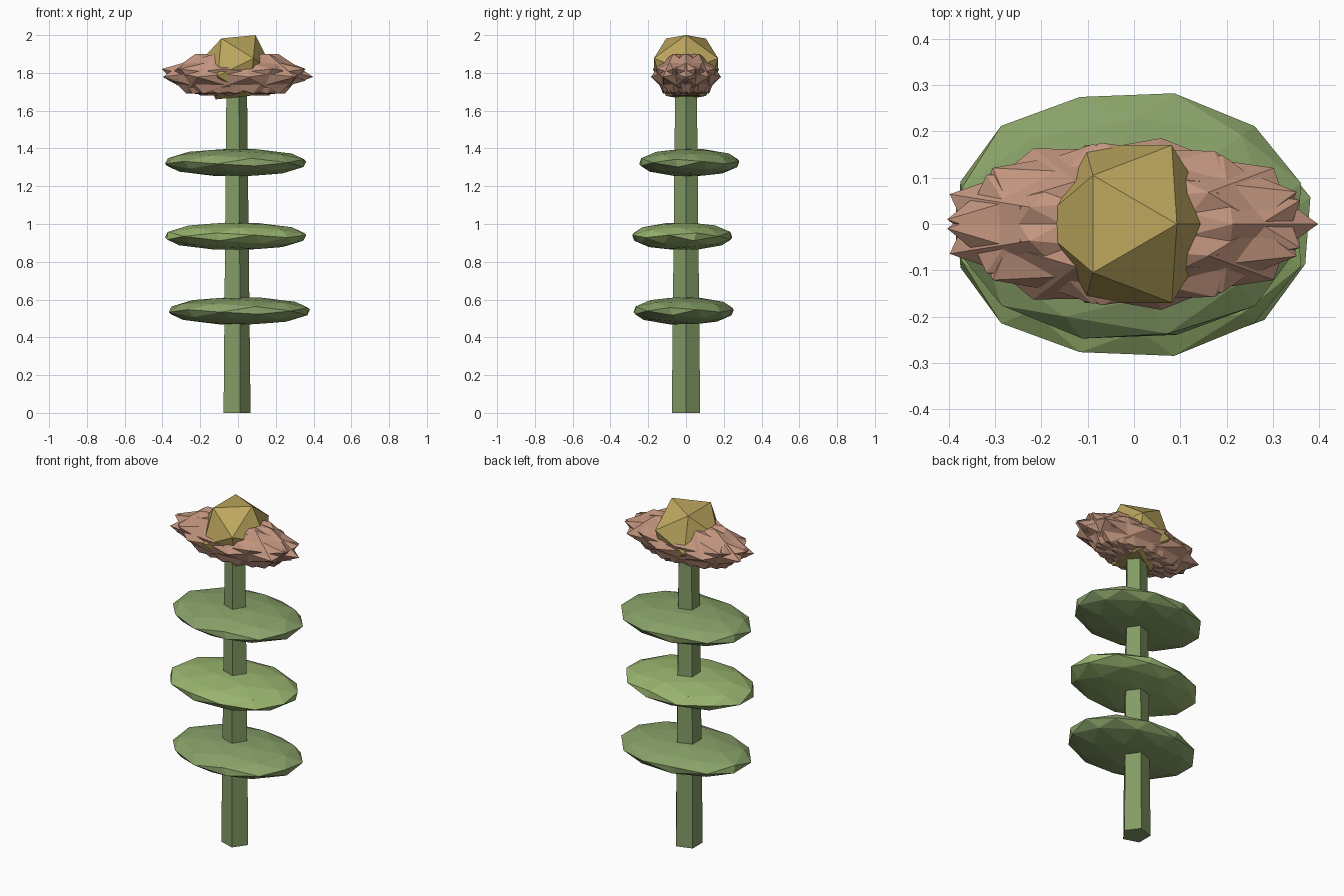
import bpy, bmesh
from math import sin, cos, radians, pi, atan, sqrt
from mathutils import Matrix

if "Cube" in bpy.data.objects:
    bpy.data.objects.remove(bpy.data.objects["Cube"])

CX = -0.0125                                     # plant axis
EDGE_UP = atan(2 / (1 + sqrt(5)))                # tips an icosphere so an edge lies on top


def material(name, rgb):
    m = bpy.data.materials.new(name)
    m.diffuse_color = (*rgb, 1)
    m.use_nodes = True
    m.node_tree.nodes["Principled BSDF"].inputs["Base Color"].default_value = m.diffuse_color
    return m


def add_object(name, bm, mat):
    bmesh.ops.recalc_face_normals(bm, faces=bm.faces)
    me = bpy.data.meshes.new(name)
    bm.to_mesh(me)
    bm.free()
    me.materials.append(mat)
    ob = bpy.data.objects.new(name, me)
    bpy.context.collection.objects.link(ob)
    return ob


def faceted_ball(name, centre, size, turn, detail, mat):
    """Icosphere spun about z, then stretched along the world axes."""
    bm = bmesh.new()
    m = (Matrix.Translation(centre) @ Matrix.Diagonal((*size, 1))
         @ Matrix.Rotation(turn, 4, 'Z') @ Matrix.Rotation(EDGE_UP, 4, 'Y'))
    bmesh.ops.create_icosphere(bm, subdivisions=detail, radius=1, matrix=m)
    return add_object(name, bm, mat)


stem_green = material("stem_green", (0.23, 0.33, 0.13))
leaf_green = material("leaf_green", (0.25, 0.36, 0.14))
light_green = material("light_green", (0.32, 0.46, 0.16))
pink = material("petal_pink", (0.54, 0.30, 0.21))
gold = material("centre_gold", (0.50, 0.38, 0.11))

# Stem: tapered five-sided post
bm = bmesh.new()
rings = []
for z, r in ((0, 0.079), (1.75, 0.06)):
    rings.append([bm.verts.new((CX + r * cos(2 * pi * i / 5), r * sin(2 * pi * i / 5), z))
                  for i in range(5)])
low, high = rings
for i in range(5):
    j = (i + 1) % 5
    bm.faces.new((low[i], low[j], high[j], high[i]))
bm.faces.new(low[::-1])
bm.faces.new(high)
add_object("stem", bm, stem_green)

# Leaves: flattened discs threaded on the stem
leaves = [(0.0075, -0.0125, 0.54, 45, leaf_green),
          (CX, -0.02, 0.935, -45, light_green),
          (CX, 0.0175, 1.325, 45, leaf_green)]
for n, (x, y, z, turn, mat) in enumerate(leaves, 1):
    faceted_ball(f"leaf_{n}", (x, y, z), (0.388, 0.275, 0.075), radians(turn), 2, mat)

# Petals: overlapping stretched icosahedra that make a spiky head
PETALS = 9
for k in range(PETALS):
    a = 2 * pi * k / PETALS
    faceted_ball(f"petal_{k + 1}", (CX + 0.02 * cos(a), 0.015 * sin(a), 1.79),
                 (0.392, 0.174, 0.13), a, 1, pink)

# Flower centre
faceted_ball("flower_centre", (CX, 0, 1.83), (0.2, 0.2, 0.2), 0, 1, gold)
